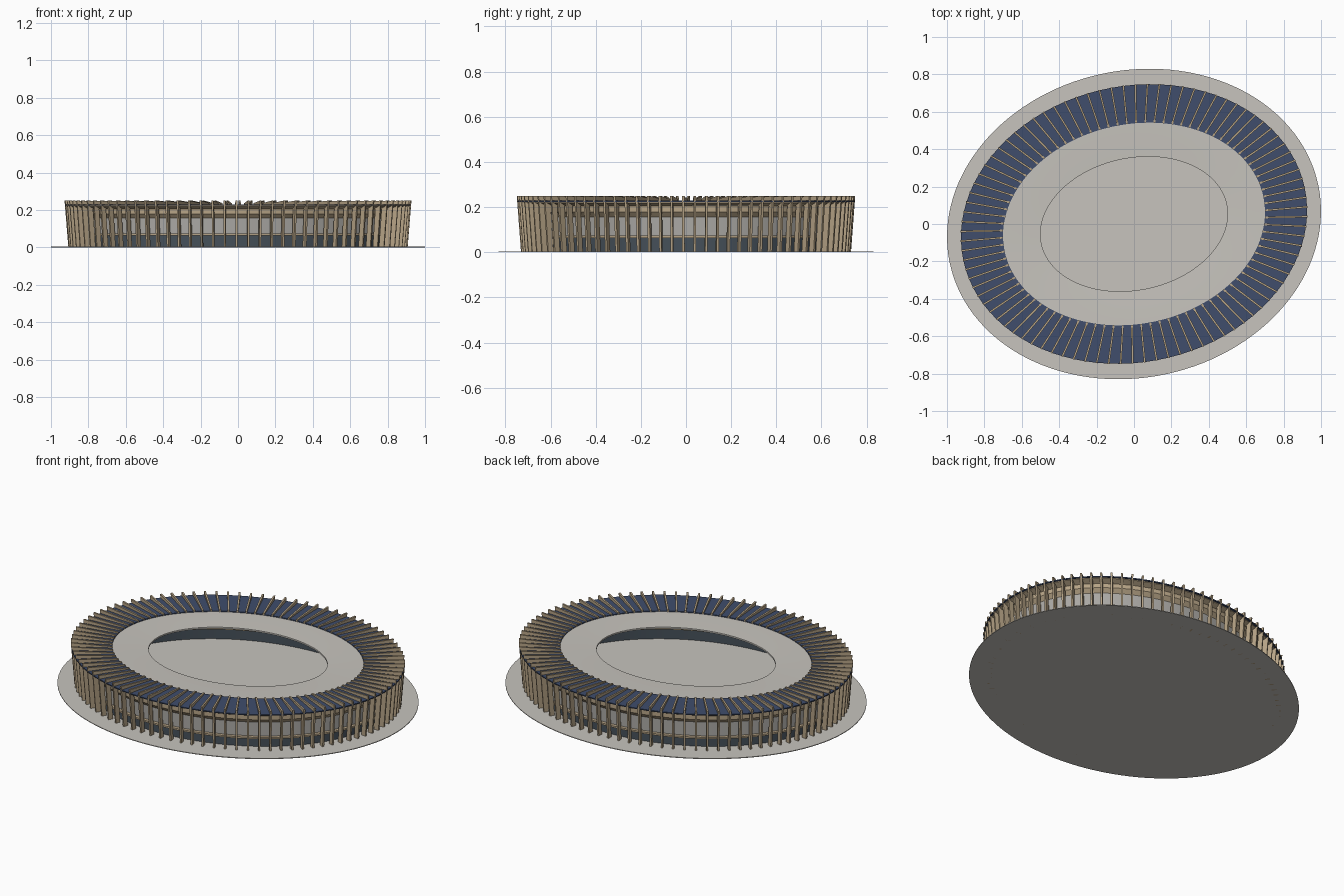
import bpy, bmesh, math
from mathutils import Vector, Matrix

if "Cube" in bpy.data.objects:
    bpy.data.objects.remove(bpy.data.objects["Cube"])

TILT = math.radians(12)   # plan is an ellipse turned a little
SEGS = 120
FINS = 90


def material(name, rgb):
    m = bpy.data.materials.new(name)
    m.diffuse_color = (*rgb, 1)
    m.use_nodes = True
    m.node_tree.nodes["Principled BSDF"].inputs["Base Color"].default_value = m.diffuse_color
    return m


STONE = material("pale grey", (0.57, 0.55, 0.51))
WALL = material("wall grey", (0.40, 0.39, 0.37))
TIMBER = material("tan timber", (0.47, 0.37, 0.24))
GLASS = material("dark slate", (0.06, 0.08, 0.10))
PANEL = material("navy panel", (0.05, 0.075, 0.15))


def ell(a, b, t, z=0.0):
    x, y = a * math.cos(t), b * math.sin(t)
    c, s = math.cos(TILT), math.sin(TILT)
    return Vector((x * c - y * s, x * s + y * c, z))


def finish(name, bm, mat, smooth=False):
    bmesh.ops.recalc_face_normals(bm, faces=bm.faces)
    me = bpy.data.meshes.new(name)
    bm.to_mesh(me)
    bm.free()
    me.materials.append(mat)
    ob = bpy.data.objects.new(name, me)
    bpy.context.collection.objects.link(ob)
    if smooth:
        bpy.ops.object.select_all(action='DESELECT')
        ob.select_set(True)
        bpy.context.view_layer.objects.active = ob
        bpy.ops.object.shade_smooth_by_angle(angle=math.radians(20))
    return ob


def ring(name, profile, mat):
    """Sweep a closed (a, b, z) profile around the ellipse."""
    bm = bmesh.new()
    loops = [[bm.verts.new(ell(a, b, 2 * math.pi * i / SEGS, z)) for a, b, z in profile]
             for i in range(SEGS)]
    n = len(profile)
    for i in range(SEGS):
        p, q = loops[i], loops[(i + 1) % SEGS]
        for j in range(n):
            k = (j + 1) % n
            bm.faces.new((p[j], q[j], q[k], p[k]))
    return finish(name, bm, mat, True)


def prism(bm, lower, upper):
    """Closed solid between two matching outlines."""
    lo = [bm.verts.new(v) for v in lower]
    hi = [bm.verts.new(v) for v in upper]
    bm.faces.new(lo[::-1])
    bm.faces.new(hi)
    for i in range(len(lo)):
        k = (i + 1) % len(lo)
        bm.faces.new((lo[i], lo[k], hi[k], hi[i]))


# Ground disc
bm = bmesh.new()
outline = [ell(1.007, 0.821, 2 * math.pi * i / SEGS) for i in range(SEGS)]
prism(bm, outline, [v + Vector((0, 0, 0.004)) for v in outline])
finish("ground_disc", bm, STONE, True)

# Ground floor glazing, seen from outside and from the courtyard
ring("ground_floor_glazing", [(0.845, 0.655, 0.002), (0.855, 0.665, 0.002),
                              (0.855, 0.665, 0.064), (0.845, 0.655, 0.064)], GLASS)
# Floor ledge
ring("floor_ledge", [(0.835, 0.645, 0.064), (0.89, 0.70, 0.064),
                     (0.89, 0.70, 0.074), (0.835, 0.645, 0.074)], TIMBER)
# Upper storey wall
ring("upper_wall", [(0.855, 0.665, 0.074), (0.87, 0.68, 0.074),
                    (0.87, 0.68, 0.158), (0.855, 0.665, 0.158)], WALL)
# Eaves: sloped soffit, fascia, second soffit
ring("eaves", [(0.85, 0.66, 0.156), (0.87, 0.68, 0.156), (0.89, 0.70, 0.179),
               (0.89, 0.70, 0.204), (0.925, 0.728, 0.219), (0.925, 0.728, 0.223),
               (0.85, 0.66, 0.223)], TIMBER)
# Pale roof canopy with central opening
ring("roof_canopy", [(0.506, 0.352, 0.208), (0.90, 0.70, 0.208), (0.90, 0.70, 0.224),
                     (0.71, 0.535, 0.224), (0.506, 0.352, 0.217)], STONE)

# Navy roof panels, one per bay, narrowing towards the opening
step = 2 * math.pi / FINS
bm = bmesh.new()
for i in range(FINS):
    t = (i + 0.5) * step
    lower = [ell(0.933, 0.738, t - 0.5 * step, 0.223), ell(0.933, 0.738, t + 0.5 * step, 0.223),
             ell(0.707, 0.533, t + 0.40 * step, 0.223), ell(0.707, 0.533, t - 0.40 * step, 0.223)]
    prism(bm, lower, [v + Vector((0, 0, 0.006)) for v in lower])
finish("roof_panels", bm, PANEL)

# Timber fins: leaning post and roof arm in one bent profile (inward fraction, height)
FIN = [(0.09, 0.0), (0.22, 0.0), (0.15, 0.205), (1.0, 0.215), (1.0, 0.236), (0.0, 0.25)]
bm = bmesh.new()
for i in range(FINS):
    t = i * step
    p, q = ell(0.935, 0.74, t), ell(0.707, 0.533, t)
    d = (q - p).normalized()
    side = Vector((-d.y, d.x, 0)) * 0.005
    mid = [p.lerp(q, u) + Vector((0, 0, z)) for u, z in FIN]
    prism(bm, [v - side for v in mid], [v + side for v in mid])
finish("timber_fins", bm, TIMBER)

# Small ground plates at both ends of the courtyard
for s, label in ((1, "right"), (-1, "left")):
    bm = bmesh.new()
    place = Matrix.Translation((0.35 * s, 0.075 * s, 0.006)) @ Matrix.Rotation(TILT, 4, 'Z')
    bmesh.ops.create_cube(bm, size=1, matrix=place @ Matrix.Diagonal((0.013, 0.05, 0.006, 1)))
    finish("courtyard_plate_" + label, bm, STONE)
